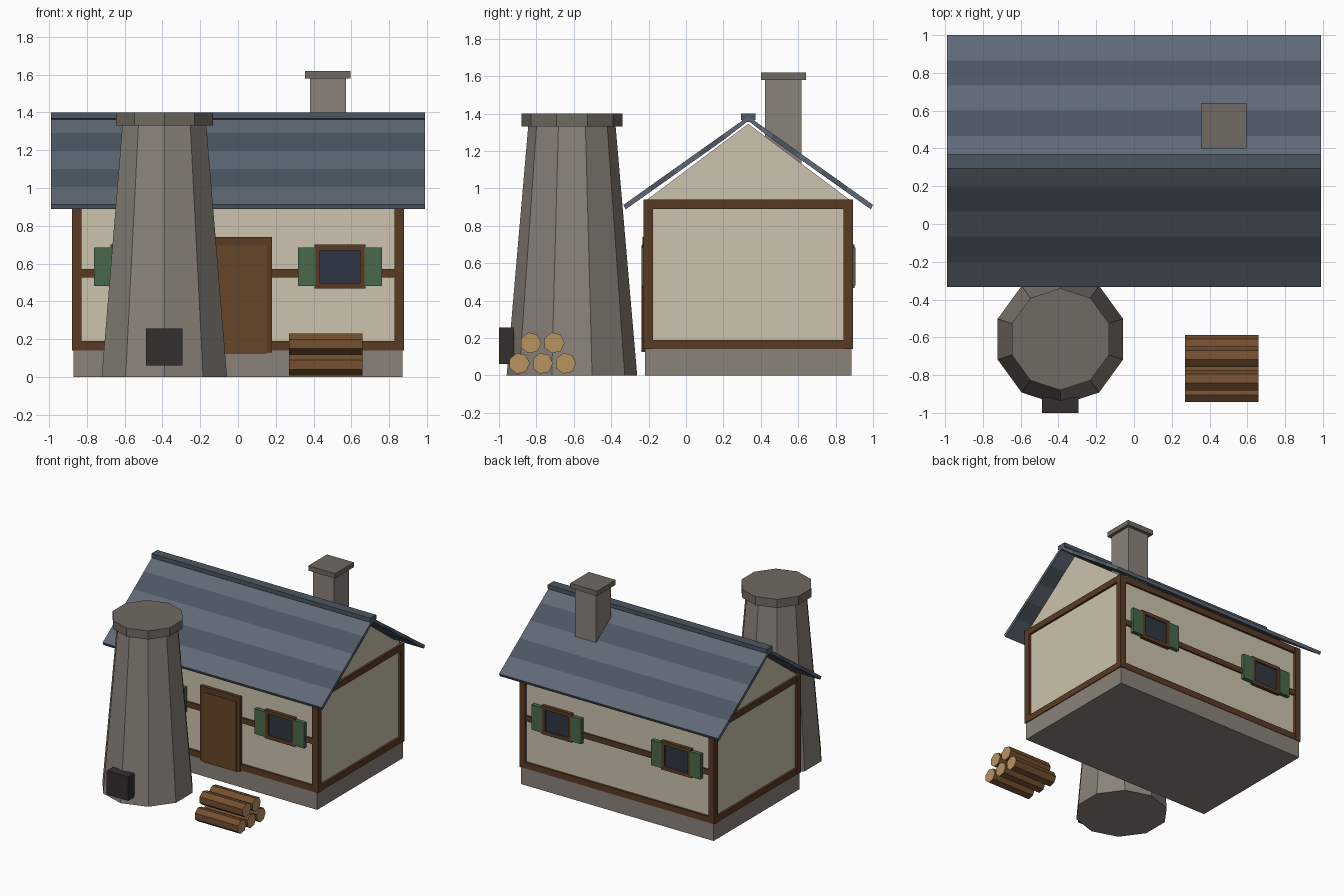
import bpy, bmesh, math
from mathutils import Matrix

if "Cube" in bpy.data.objects:
    bpy.data.objects.remove(bpy.data.objects["Cube"])


def mat(name, hexcol):
    m = bpy.data.materials.new(name)
    rgb = [int(hexcol[i:i + 2], 16) / 255 for i in (0, 2, 4)]
    lin = [c / 12.92 if c <= 0.04045 else ((c + 0.055) / 1.055) ** 2.4 for c in rgb]
    m.diffuse_color = (*lin, 1)
    m.use_nodes = True
    m.node_tree.nodes["Principled BSDF"].inputs["Base Color"].default_value = m.diffuse_color
    return m


STONE = mat("stone", "8A827A")
CAP = mat("cap_stone", "706A62")
PLASTER = mat("plaster", "CDC3AE")
TIMBER = mat("timber", "5A3B24")
DOOR = mat("door_wood", "664628")
GLASS = mat("glass", "2F3644")
GREEN = mat("shutter_green", "49694A")
SLATE = mat("slate_light", "5F6976")
SLATE_D = mat("slate_dark", "4C5762")
SOOT = mat("soot", "332F2E")
BARK = mat("bark", "74502F")
CUT = mat("cut_wood", "B8935F")
CY = 0.333  # centre line of the house


def finish(name, bm, *mats):
    bmesh.ops.recalc_face_normals(bm, faces=bm.faces)
    me = bpy.data.meshes.new(name)
    bm.to_mesh(me)
    bm.free()
    for m in mats:
        me.materials.append(m)
    ob = bpy.data.objects.new(name, me)
    bpy.context.collection.objects.link(ob)
    return ob


def box(name, x0, x1, y0, y1, z0, z1, m):
    bm = bmesh.new()
    bmesh.ops.create_cube(bm, size=1)
    for v in bm.verts:
        v.co = (x1 if v.co.x > 0 else x0, y1 if v.co.y > 0 else y0, z1 if v.co.z > 0 else z0)
    return finish(name, bm, m)


def prism(name, profile, x0, x1, m):
    """Extrude a (y, z) profile along x."""
    bm = bmesh.new()
    f = bm.faces.new([bm.verts.new((x0, y, z)) for y, z in profile])
    ext = bmesh.ops.extrude_face_region(bm, geom=[f])
    for v in ext["geom"]:
        if isinstance(v, bmesh.types.BMVert):
            v.co.x = x1
    return finish(name, bm, m)


def cone(name, sides, r0, r1, z0, z1, x, y, m):
    bm = bmesh.new()
    bmesh.ops.create_cone(bm, cap_ends=True, segments=sides, radius1=r0, radius2=r1, depth=z1 - z0,
                          matrix=Matrix.Translation((x, y, (z0 + z1) / 2)) @ Matrix.Rotation(math.pi / 2, 4, 'Z'))
    # put a corner exactly on the -y axis
    a = min(bm.verts, key=lambda v: v.co.y).co
    bmesh.ops.rotate(bm, verts=bm.verts, cent=(x, y, 0),
                     matrix=Matrix.Rotation(-math.pi / 2 - math.atan2(a.y - y, a.x - x), 3, 'Z'))
    return finish(name, bm, m)


# House body
box("plinth", -.87, .87, CY - .553, CY + .553, 0, .15, STONE)
prism("walls", [(CY - .54, .14), (CY + .54, .14), (CY + .54, .94), (CY, 1.345), (CY - .54, .94)],
      -.86, .86, PLASTER)

# Timber frame
for sx in (-1, 1):
    for sy in (-1, 1):
        xs = sorted((sx * .83, sx * .88))
        ys = sorted((CY + sy * .51, CY + sy * .56))
        box("corner_post", *xs, *ys, .14, .94, TIMBER)
for z in (.14, .89):
    for s in (-1, 1):
        ys = sorted((CY + s * .51, CY + s * .557))
        box("long_beam", -.83, .83, *ys, z, z + .05, TIMBER)
        xs = sorted((s * .83, s * .877))
        box("end_beam", *xs, CY - .51, CY + .51, z, z + .05, TIMBER)

# Middle rails, windows and shutters on front and back
for s, side in ((-1, "front"), (1, "back")):
    def span(d):
        return sorted((CY + s * .53, CY + s * d))
    box(side + "_rail", -.83, .83, *span(.553), .525, .57, TIMBER)
    for x in (-.54, .54):
        box(side + "_window_glass", x - .11, x + .11, *span(.556), .495, .675, GLASS)
        for k in (-1, 1):
            xs = sorted((x + k * .105, x + k * .135))
            box(side + "_window_jamb", *xs, *span(.567), .467, .70, TIMBER)
            xs = sorted((x + k * .13, x + k * .223))
            box(side + "_shutter", *xs, *span(.572), .48, .685, GREEN)
        for z in (.467, .67):
            box(side + "_window_bar", x - .105, x + .105, *span(.567), z, z + .03, TIMBER)

# Door
box("door_frame", -.18, .18, CY - .566, CY - .53, .13, .74, TIMBER)
box("door_panel", -.15, .15, CY - .57, CY - .53, .125, .695, DOOR)

# Roof slopes with five alternating slate bands
for s, side in ((-1, "front"), (1, "back")):
    bm = bmesh.new()
    rows = []
    for i in range(6):
        t = i / 5
        y, z = CY + s * .667 * (1 - t), .912 + .473 * t
        yb = y - s * (.012 if i < 5 else 0)
        rows.append([bm.verts.new(c) for c in ((-.99, y, z), (.99, y, z), (.99, yb, z - .024), (-.99, yb, z - .024))])
    for i in range(5):
        a, b = rows[i], rows[i + 1]
        for j in range(4):
            k = (j + 1) % 4
            bm.faces.new((a[j], a[k], b[k], b[j])).material_index = i % 2
    bm.faces.new(rows[0])
    bm.faces.new(rows[5])
    finish(side + "_roof", bm, SLATE, SLATE_D)
prism("ridge_cap", [(CY - .038, 1.40), (CY + .038, 1.40), (CY + .038, 1.367), (CY + .02, 1.355),
                    (CY - .02, 1.355), (CY - .038, 1.367)], -.99, .99, SLATE_D)

# Chimney
box("chimney", .38, .573, .423, .617, 1.10, 1.58, STONE)
box("chimney_cap", .355, .597, .40, .642, 1.58, 1.62, CAP)

# Kiln tower with fire mouth
cone("kiln", 10, .349, .233, 0, 1.34, -.39, -.61, STONE)
cone("kiln_rim", 10, .27, .27, 1.33, 1.40, -.39, -.61, CAP)
box("fire_mouth", -.487, -.293, -1.0, -.92, .06, .255, SOOT)

# Log pile
for y, z in ((-.892, .064), (-.768, .064), (-.644, .064), (-.83, .174), (-.706, .174)):
    bm = bmesh.new()
    bmesh.ops.create_cone(bm, cap_ends=True, segments=7, radius1=.057, radius2=.057, depth=.39,
                          matrix=Matrix.Translation((.465, y, z)) @ Matrix.Rotation(math.pi / 2, 4, 'Y'))
    for f in bm.faces:
        f.material_index = int(len(f.verts) == 7)
    finish("log", bm, BARK, CUT)
